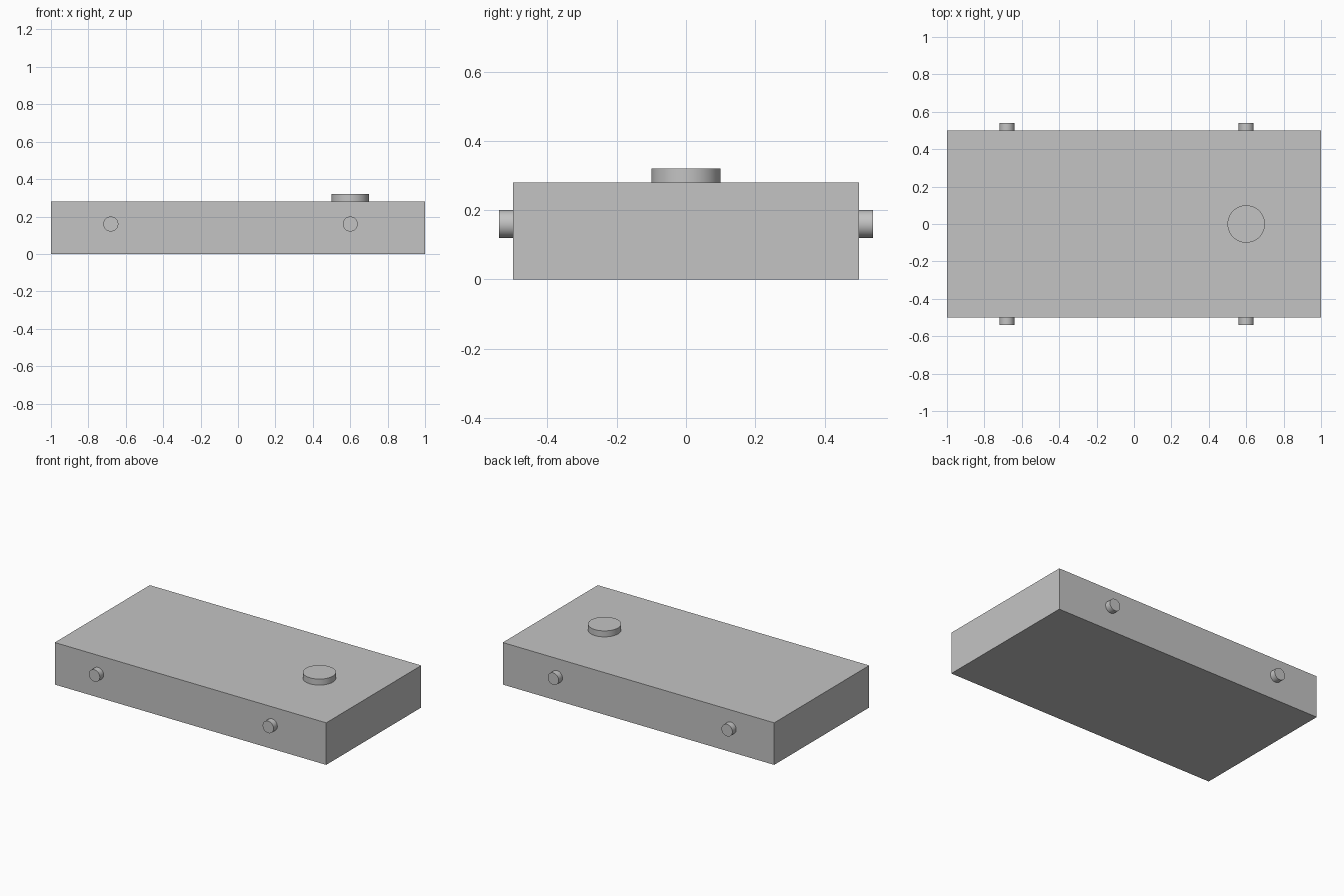
import bpy
import math

default_cube = bpy.data.objects.get("Cube")
if default_cube:
    bpy.data.objects.remove(default_cube, do_unlink=True)

# Single plain grey for every part
grey = bpy.data.materials.new("light_grey")
grey.use_nodes = True
colour = (0.55, 0.55, 0.55, 1)
grey.diffuse_color = colour
grey.node_tree.nodes["Principled BSDF"].inputs["Base Color"].default_value = colour

LENGTH, WIDTH, HEIGHT = 2.0, 1.0, 0.28
STUB = 0.04  # how far the pins and the button stand out


def disc(name, radius, location, rotation=(0, 0, 0)):
    """Short round peg centred on a block face, half of it sunk inside."""
    bpy.ops.mesh.primitive_cylinder_add(
        vertices=64, radius=radius, depth=2 * STUB,
        location=location, rotation=rotation)
    obj = bpy.context.object
    obj.name = name
    obj.data.materials.append(grey)
    bpy.ops.object.shade_smooth_by_angle(angle=math.radians(30))


# Main block
bpy.ops.mesh.primitive_cube_add(size=1, location=(0, 0, HEIGHT / 2))
block = bpy.context.object
block.name = "block"
block.scale = (LENGTH, WIDTH, HEIGHT)
bpy.ops.object.transform_apply(location=False, rotation=False, scale=True)
block.data.materials.append(grey)

# Round button on the top face
disc("top_button", 0.1, (0.6, 0, HEIGHT))

# Two pins on each long side
for side, y in (("front", -WIDTH / 2), ("back", WIDTH / 2)):
    for end, x in (("right", -0.68), ("left", 0.6)):
        disc(f"{side}_{end}_pin", 0.04, (x, y, 0.16), (math.pi / 2, 0, 0))
